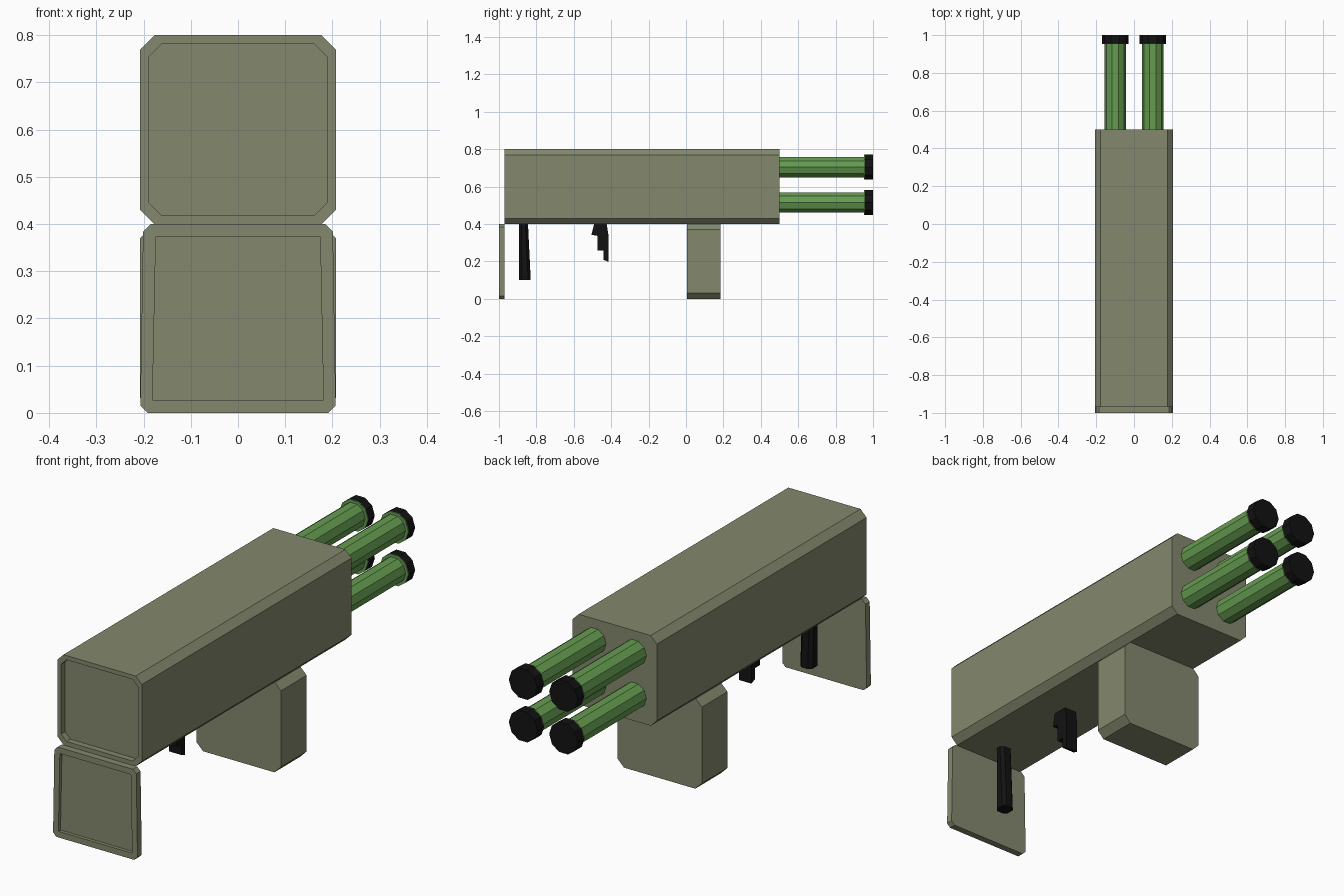
import bpy, bmesh, math
from mathutils import Vector

if "Cube" in bpy.data.objects:
    bpy.data.objects.remove(bpy.data.objects["Cube"])


def material(name, rgb):
    m = bpy.data.materials.new(name)
    m.diffuse_color = (*rgb, 1)
    m.use_nodes = True
    m.node_tree.nodes["Principled BSDF"].inputs["Base Color"].default_value = m.diffuse_color
    return m


OLIVE = material("olive", (0.23, 0.25, 0.155))
GREEN = material("green", (0.13, 0.33, 0.08))
BLACK = material("black", (0.006, 0.006, 0.006))


def loft(name, rings, mat):
    """Skin a series of equal-sized rings and cap both ends."""
    bm = bmesh.new()
    loops = [[bm.verts.new(p) for p in ring] for ring in rings]
    n = len(loops[0])
    for a, b in zip(loops, loops[1:]):
        for i in range(n):
            j = (i + 1) % n
            bm.faces.new((a[i], a[j], b[j], b[i]))
    bm.faces.new(loops[0][::-1])
    bm.faces.new(loops[-1])
    bmesh.ops.recalc_face_normals(bm, faces=bm.faces)
    me = bpy.data.meshes.new(name)
    bm.to_mesh(me)
    bm.free()
    me.materials.append(mat)
    ob = bpy.data.objects.new(name, me)
    bpy.context.collection.objects.link(ob)
    return ob


def octagon(y, w_bottom, w_top, z0, z1, c):
    """Chamfered rectangle in the xz plane; half widths at bottom and top."""
    right = [(w_bottom - c, z0), (w_bottom, z0 + c), (w_top, z1 - c), (w_top - c, z1)]
    pts = right + [(-x, z) for x, z in reversed(right)]
    return [Vector((x, y, z)) for x, z in pts]


def circle(x, y, z, r, n=10):
    return [Vector((x + r * math.cos(math.tau * i / n), y, z + r * math.sin(math.tau * i / n)))
            for i in range(n)]


# Main housing with a recessed front panel
loft("housing", [octagon(0.5, 0.207, 0.207, 0.4, 0.8, 0.03),
                 octagon(-0.97, 0.207, 0.207, 0.4, 0.8, 0.03),
                 octagon(-0.97, 0.188, 0.188, 0.419, 0.781, 0.026),
                 octagon(-0.943, 0.188, 0.188, 0.419, 0.781, 0.026)], OLIVE)

# Hinged front cover hanging below, slightly wider at the bottom
loft("front_cover", [octagon(-0.97, 0.207, 0.201, 0.0, 0.4, 0.016),
                     octagon(-1.0, 0.207, 0.201, 0.0, 0.4, 0.016),
                     octagon(-1.0, 0.181, 0.174, 0.027, 0.374, 0.001),
                     octagon(-0.985, 0.181, 0.174, 0.027, 0.374, 0.001)], OLIVE)

# Folded rear cover block under the housing
loft("lower_block", [octagon(0.005, 0.207, 0.207, 0.0, 0.402, 0.032),
                     octagon(0.185, 0.207, 0.207, 0.0, 0.402, 0.032)], OLIVE)


# Grip, tapering towards the top
def grip_ring(z, y0, y1, w=0.03, c=0.014):
    right = [(w - c, y0), (w, y0 + c), (w, y1 - c), (w - c, y1)]
    return [Vector((x, y, z)) for x, y in right + [(-x, y) for x, y in reversed(right)]]


loft("grip", [grip_ring(0.405, -0.893, -0.845), grip_ring(0.1, -0.893, -0.83)], BLACK)

# Trigger: stepped side profile extruded across x
profile = [(-0.49, 0.405), (-0.425, 0.405), (-0.415, 0.342), (-0.415, 0.198), (-0.44, 0.208),
           (-0.44, 0.257), (-0.474, 0.257), (-0.474, 0.337), (-0.506, 0.342)]
loft("trigger", [[Vector((x, y, z)) for y, z in profile] for x in (-0.03, 0.03)], BLACK)

# Four rockets, each with a flared tube end and a black cap
for side, x in (("left", -0.099), ("right", 0.099)):
    for level, z in (("lower", 0.515), ("upper", 0.704)):
        tag = f"{level}_{side}"
        loft("tube_" + tag, [circle(x, 0.48, z, 0.057), circle(x, 0.952, z, 0.057),
                             circle(x, 0.952, z, 0.07), circle(x, 0.956, z, 0.07)], GREEN)
        loft("cap_" + tag, [circle(x, 0.956, z, 0.07), circle(x, 1.0, z, 0.07)], BLACK)
